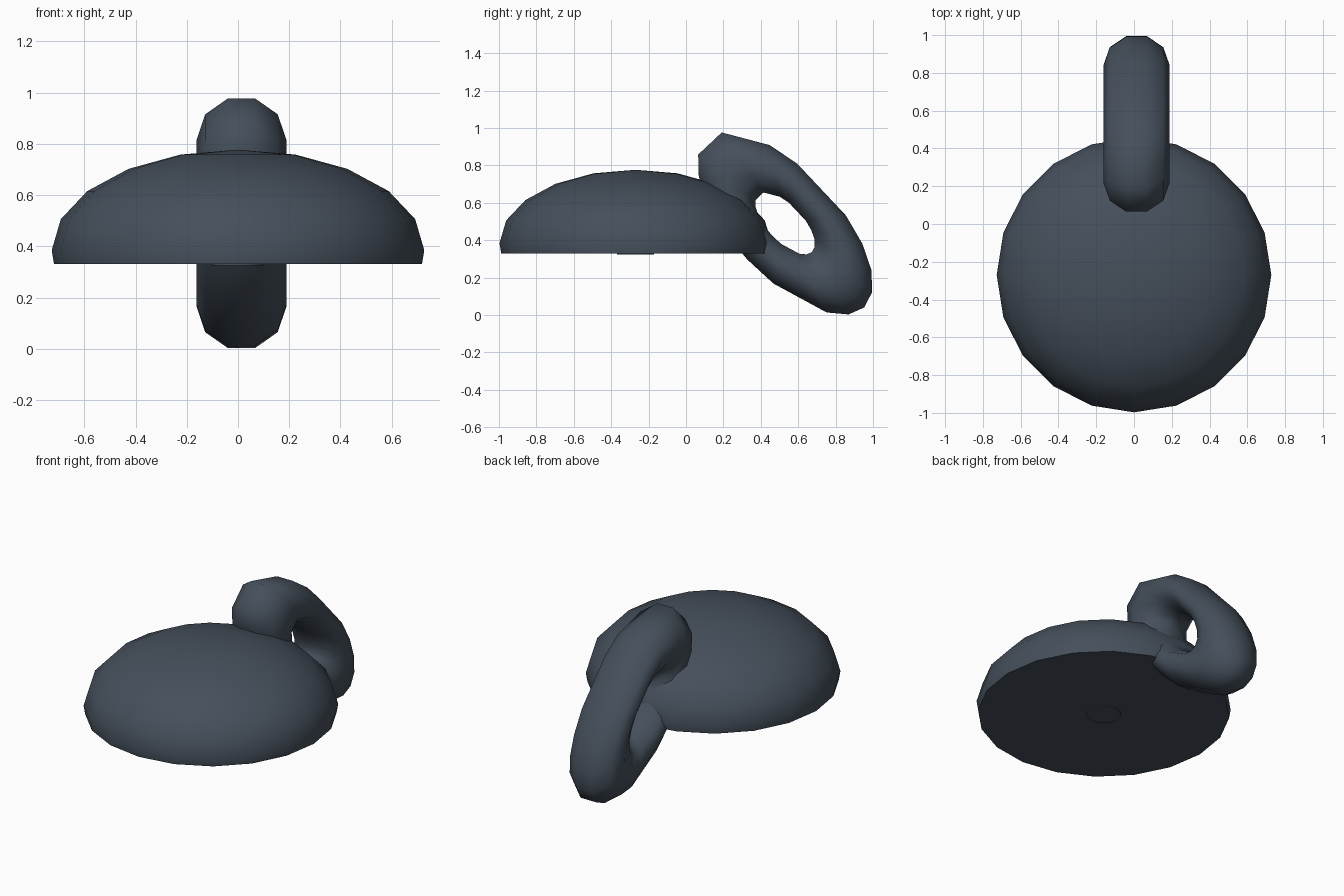
import bpy, bmesh, math
from mathutils import Vector

if "Cube" in bpy.data.objects:
    bpy.data.objects.remove(bpy.data.objects["Cube"])

slate = bpy.data.materials.new("dark_slate")
slate.diffuse_color = (0.06, 0.079, 0.105, 1)
slate.use_nodes = True
slate.node_tree.nodes["Principled BSDF"].inputs["Base Color"].default_value = slate.diffuse_color


def finish(name, bm, angle):
    bmesh.ops.recalc_face_normals(bm, faces=bm.faces)
    mesh = bpy.data.meshes.new(name)
    bm.to_mesh(mesh)
    bm.free()
    mesh.materials.append(slate)
    obj = bpy.data.objects.new(name, mesh)
    bpy.context.collection.objects.link(obj)
    bpy.ops.object.select_all(action='DESELECT')
    obj.select_set(True)
    bpy.context.view_layer.objects.active = obj
    bpy.ops.object.shade_smooth_by_angle(angle=math.radians(angle))
    return obj


def bridge(bm, a, b):
    n = len(a)
    for i in range(n):
        bm.faces.new((a[i], a[(i + 1) % n], b[(i + 1) % n], b[i]))


def circle(bm, radius, z, sides):
    return [bm.verts.new((radius * math.cos(i * math.tau / sides),
                          -0.27 + radius * math.sin(i * math.tau / sides), z))
            for i in range(sides)]


# Dome: flattened hemisphere with a short straight lip and flat underside
bm = bmesh.new()
rings = [circle(bm, 0.718, 0.33, 20)]
for k in range(5):
    t = math.radians(18 * k)
    rings.append(circle(bm, 0.727 * math.cos(t), 0.385 + 0.392 * math.sin(t), 20))
for a, b in zip(rings, rings[1:]):
    bridge(bm, a, b)
top = bm.verts.new((0, -0.27, 0.777))
for i in range(20):
    bm.faces.new((rings[-1][i], rings[-1][(i + 1) % 20], top))
bm.faces.new(rings[0])
finish("dome", bm, 50)

# Small round boss under the dome
bm = bmesh.new()
low, high = circle(bm, 0.1, 0.325, 12), circle(bm, 0.1, 0.34, 12)
bridge(bm, low, high)
bm.faces.new(low)
bm.faces.new(high)
finish("underside_boss", bm, 40)

# Stretched, tilted ring handle; a few of its 20 sections are left out
bm = bmesh.new()
centre = Vector((0.0135, 0.53, 0.49))
long_axis = Vector((0, 0.685, -0.728))
short_axis = Vector((0, 0.728, 0.685))
sections = []
for s in range(20):
    if s in (5, 8, 10, 17):
        continue
    t = s * math.tau / 20
    loop = []
    for k in range(10):
        p = k * math.tau / 10
        rad = 1 + 0.5175 * math.sin(p)
        loop.append(bm.verts.new(centre + Vector((0.175 * math.cos(p), 0, 0))
                                 + long_axis * (0.4135 * rad * math.cos(t))
                                 + short_axis * (0.1875 * rad * math.sin(t))))
    sections.append(loop)
for i, loop in enumerate(sections):
    bridge(bm, loop, sections[(i + 1) % len(sections)])
finish("ring_handle", bm, 65)
